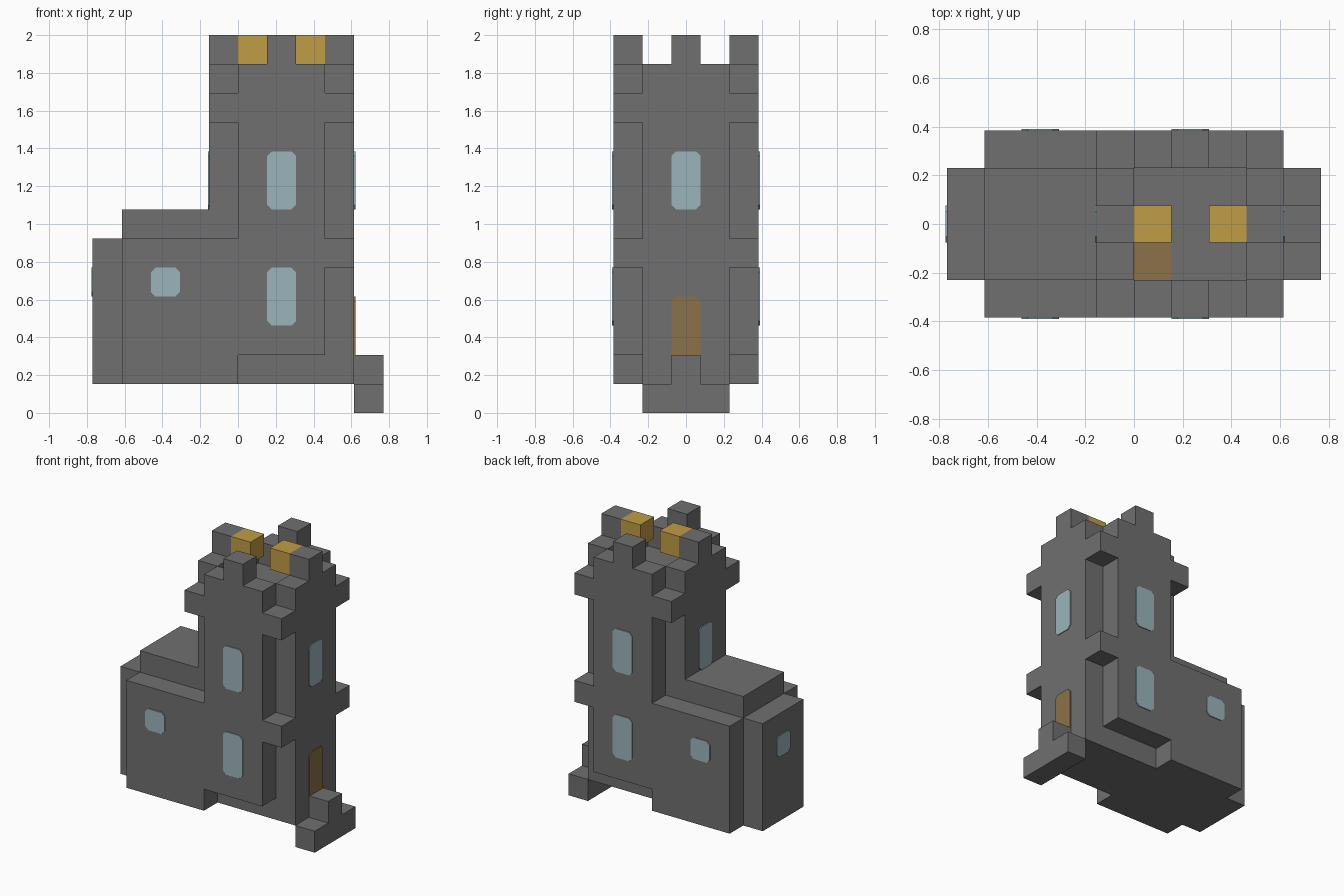
import bpy
from mathutils import Vector

cube = bpy.data.objects.get("Cube")
if cube:
    bpy.data.objects.remove(cube, do_unlink=True)

U = 2 / 13            # one block
PLATE = 0.006         # thickness of windows and doors
CHAMFER = 0.16        # cut corner of a plate, in blocks
ORIGIN = Vector((5, 2.5, 0))


def material(name, rgb):
    mat = bpy.data.materials.new(name)
    mat.use_nodes = True
    mat.diffuse_color = (*rgb, 1)
    mat.node_tree.nodes["Principled BSDF"].inputs["Base Color"].default_value = (*rgb, 1)
    return mat


STONE = material("grey stone", (0.16, 0.16, 0.16))
GOLD = material("gold", (0.53, 0.34, 0.06))
WOOD = material("brown wood", (0.26, 0.17, 0.065))
GLASS = material("pale blue glass", (0.33, 0.46, 0.50))


def prism(name, outline, sweep, mat):
    """Extrude a closed loop of points (in blocks) along a sweep vector."""
    n = len(outline)
    low = [(Vector(p) - ORIGIN) * U for p in outline]
    verts = low + [p + Vector(sweep) for p in low]
    faces = [tuple(reversed(range(n))), tuple(range(n, 2 * n))]
    faces += [(i, (i + 1) % n, (i + 1) % n + n, i + n) for i in range(n)]
    mesh = bpy.data.meshes.new(name)
    mesh.from_pydata(verts, [], faces)
    mesh.materials.append(mat)
    obj = bpy.data.objects.new(name, mesh)
    bpy.context.collection.objects.link(obj)
    return obj


def block(name, xs, ys, zs, mat=STONE):
    (a, b), (c, d), (z, top) = xs, ys, zs
    loop = [(a, c, z), (b, c, z), (b, d, z), (a, d, z)]
    return prism(name, loop, (0, 0, (top - z) * U), mat)


def cross(name, xs, ys, zs):
    """Tower storey: a rectangle with one block missing at each corner."""
    (a, b), (c, d), (z, top) = xs, ys, zs
    loop = [(a + 1, c), (b - 1, c), (b - 1, c + 1), (b, c + 1), (b, d - 1), (b - 1, d - 1),
            (b - 1, d), (a + 1, d), (a + 1, d - 1), (a, d - 1), (a, c + 1), (a + 1, c + 1)]
    return prism(name, [(x, y, z) for x, y in loop], (0, 0, (top - z) * U), STONE)


def plate(name, foot, normal, height, mat=GLASS, square_foot=False):
    """Thin upright plate, one block wide, with cut corners."""
    n = Vector(normal)
    side = Vector((0, 0, 1)).cross(n)
    k, h = CHAMFER, height
    loop = [(-.5, 0), (.5, 0)] if square_foot else [(-.5, k), (-.5 + k, 0), (.5 - k, 0), (.5, k)]
    loop += [(.5, h - k), (.5 - k, h), (-.5 + k, h), (-.5, h - k)]
    points = [Vector(foot) + side * s + Vector((0, 0, t)) for s, t in loop]
    return prism(name, points, n * PLATE, mat)


# Tower storeys and projecting bands
block("tower_base", (5, 9), (1, 4), (1, 2))
cross("tower_lower_storey", (4, 9), (0, 5), (2, 5))
block("tower_lower_band", (5, 9), (0, 5), (5, 6))
cross("tower_upper_storey", (4, 9), (0, 5), (6, 10))
block("tower_upper_band", (4, 9), (0, 5), (10, 11))

# Parapet around the sunken roof, with one merlon on each side
for name, y in (("front", 0), ("back", 4)):
    block(name + "_parapet", (5, 8), (y, y + 1), (11, 12))
    block(name + "_merlon", (6, 7), (y, y + 1), (12, 13))
for name, x in (("right", 4), ("left", 8)):
    block(name + "_parapet", (x, x + 1), (1, 4), (11, 12))
    block(name + "_merlon", (x, x + 1), (2, 3), (12, 13))

# Gold blocks and roof hatch
block("right_gold_block", (5, 6), (2, 3), (12, 13), GOLD)
block("left_gold_block", (7, 8), (2, 3), (12, 13), GOLD)
block("roof_hatch", (5, 6), (1, 2), (11, 11.03), WOOD)

# Side wing with end bay and raised roof
block("wing", (1, 5), (0, 5), (1, 6))
block("wing_end_bay", (0, 1), (1, 4), (1, 6))
block("wing_roof", (1, 4), (1, 4), (6, 7))

# Entrance steps and door
block("lower_step", (9, 10), (1, 4), (0, 1))
block("upper_step", (9, 10), (2, 3), (1, 2))
plate("door", (9, 2.5, 2), (1, 0, 0), 2, WOOD, square_foot=True)

# Windows
for name, y, d in (("front", 0, -1), ("back", 5, 1)):
    plate(name + "_upper_window", (6.5, y, 7), (0, d, 0), 2)
    plate(name + "_lower_window", (6.5, y, 3), (0, d, 0), 2)
    plate(name + "_wing_window", (2.5, y, 4), (0, d, 0), 1)
plate("left_upper_window", (9, 2.5, 7), (1, 0, 0), 2)
plate("right_upper_window", (4, 2.5, 7), (-1, 0, 0), 2)
plate("wing_end_window", (0, 2.5, 4), (-1, 0, 0), 1)
